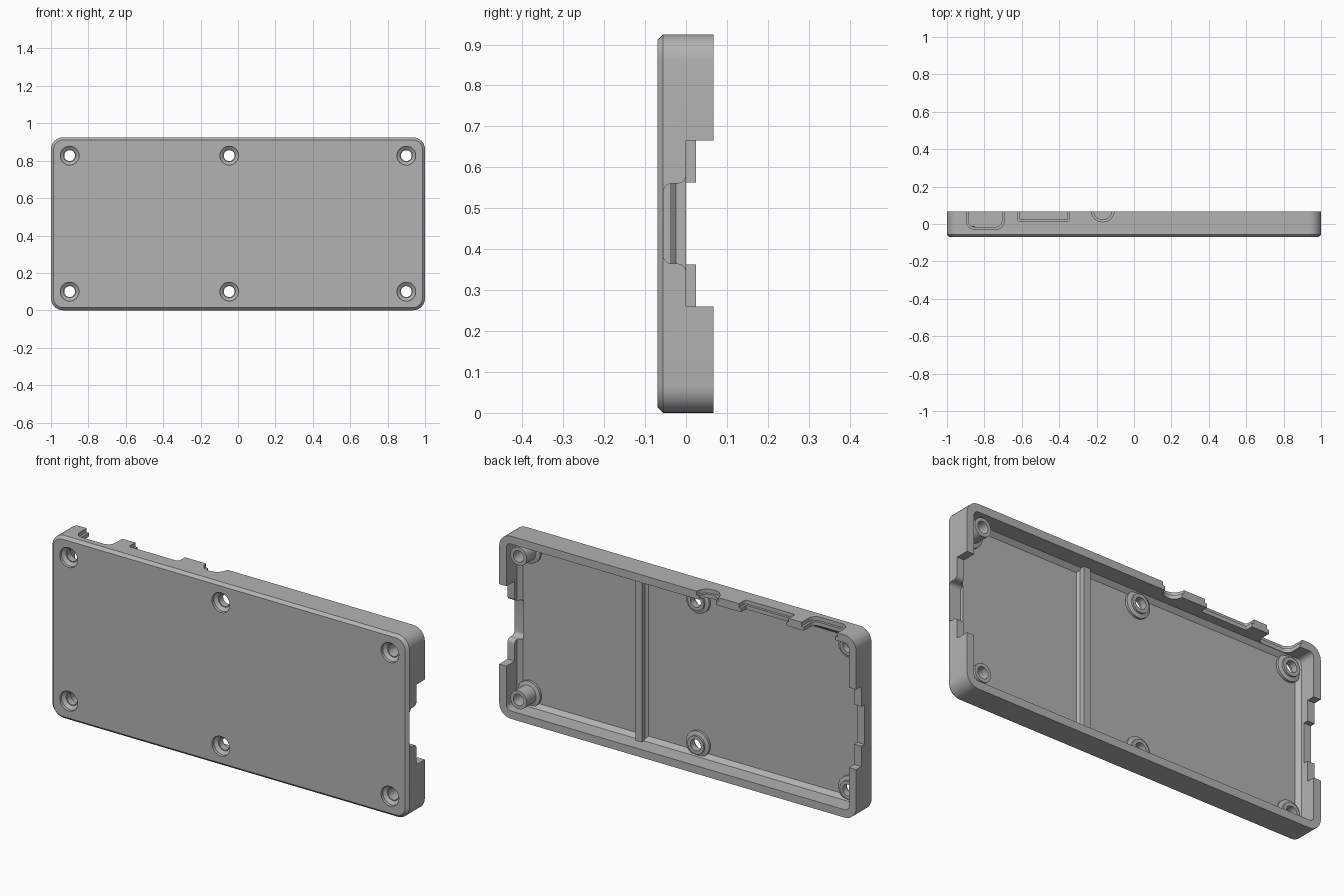
import bpy, bmesh, math

if "Cube" in bpy.data.objects:
    bpy.data.objects.remove(bpy.data.objects["Cube"], do_unlink=True)

grey = bpy.data.materials.new("plain grey")
grey.use_nodes = True
grey.diffuse_color = (0.45, 0.45, 0.45, 1)
grey.node_tree.nodes["Principled BSDF"].inputs["Base Color"].default_value = (0.45, 0.45, 0.45, 1)

HEIGHT = 0.925
MID = HEIGHT / 2
FRONT, BACK, FLOOR = -0.07, 0.067, -0.037
BORE = 0.029


def finish(name, bm):
    bmesh.ops.recalc_face_normals(bm, faces=bm.faces)
    mesh = bpy.data.meshes.new(name)
    bm.to_mesh(mesh)
    bm.free()
    mesh.materials.append(grey)
    obj = bpy.data.objects.new(name, mesh)
    bpy.context.collection.objects.link(obj)
    return obj


def loft(name, rings, closed=False):
    """Skin equal-length rings of points; cap the ends unless closed."""
    bm = bmesh.new()
    loops = [[bm.verts.new(p) for p in ring] for ring in rings]
    pairs = list(zip(loops, loops[1:]))
    if closed:
        pairs.append((loops[-1], loops[0]))
    else:
        bm.faces.new(loops[0])
        bm.faces.new(loops[-1])
    for a, b in pairs:
        for i in range(len(a)):
            j = (i + 1) % len(a)
            bm.faces.new((a[i], a[j], b[j], b[i]))
    return finish(name, bm)


def rounded_ring(inset, y, radius, steps=8):
    pts = []
    for k, (sx, sz) in enumerate(((1, 1), (-1, 1), (-1, -1), (1, -1))):
        cx, cz = sx * (1 - inset - radius), MID + sz * (MID - inset - radius)
        for s in range(steps + 1):
            a = math.pi / 2 * (k + s / steps)
            pts.append((cx + radius * math.cos(a), y, cz + radius * math.sin(a)))
    return pts


def circle(x, y, z, r, n=32):
    return [(x + r * math.cos(t * math.tau / n), y, z + r * math.sin(t * math.tau / n))
            for t in range(n)]


def shade(obj):
    bpy.ops.object.select_all(action='DESELECT')
    obj.select_set(True)
    bpy.context.view_layer.objects.active = obj
    bpy.ops.object.shade_smooth_by_angle(angle=math.radians(30))


def cut(body, cutter):
    mod = body.modifiers.new("cut", 'BOOLEAN')
    mod.operation, mod.solver, mod.object = 'DIFFERENCE', 'EXACT', cutter
    cutter.hide_render = True
    bpy.context.view_layer.objects.active = body
    bpy.ops.object.modifier_apply(modifier=mod.name)
    bpy.data.objects.remove(cutter, do_unlink=True)


def cut_side(x0, x1, outline):
    """Notch through an end wall, outline in (y, z)."""
    cut(shell, loft("cutter", [[(x, y, z) for y, z in outline] for x in (x0, x1)]))


def cut_top(z0, outline):
    """Notch through the top wall, outline in (x, y)."""
    cut(shell, loft("cutter", [[(x, y, z) for x, y in outline] for z in (z0, 1.0)]))


def u_shape(cx, half, bottom, r, steps=8):
    """U outline open towards the back."""
    pts = [(cx + half, 0.1), (cx - half, 0.1)]
    for side, start in ((-1, math.pi), (1, 1.5 * math.pi)):
        for s in range(steps + 1):
            a = start + s / steps * math.pi / 2
            pts.append((cx + side * (half - r) + r * math.cos(a),
                        bottom + r + r * math.sin(a)))
    return pts


# Tray shell: chamfered front, straight walls, chamfered inner corner
shell = loft("tray_shell", [
    rounded_ring(0.014, FRONT, 0.051),
    rounded_ring(0, FRONT + 0.014, 0.065),
    rounded_ring(0, BACK, 0.065),
    rounded_ring(0.04, BACK, 0.025),
    rounded_ring(0.04, FLOOR + 0.02, 0.025),
    rounded_ring(0.06, FLOOR, 0.015)])

# Countersunk screw holes
screws = [(x, z) for x in (-0.9, -0.047, 0.9) for z in (0.1, 0.827)]
for x, z in screws:
    cut(shell, loft("cutter", [circle(x, y, z, r) for y, r in
                               ((FRONT - 0.01, 0.05), (FRONT + 0.015, 0.05),
                                (FRONT + 0.03, BORE), (0.0, BORE))]))

# Left end: wide notch with a flared, rounded dip
half_dip = [(0, 0.12)]
for cy, ch, r, a0, a1 in ((-0.02, 0.118, 0.02, 0, -90), (-0.035, 0.078, 0.02, 90, 180)):
    for s in range(9):
        a = math.radians(a0 + (a1 - a0) * s / 8)
        half_dip.append((cy + r * math.cos(a), ch + r * math.sin(a)))
half_notch = [(0.1, 0.2025), (0, 0.2025)] + half_dip[1:]
cut_side(0.935, 1.1, [(y, MID + h) for y, h in half_notch]
         + [(y, MID - h) for y, h in reversed(half_notch)])

# Right end: two-step notch
half_notch = [(0.1, 0.2025), (0.025, 0.2025), (0.025, 0.1), (0, 0.1)]
cut_side(-1.1, -0.945, [(y, MID + h) for y, h in half_notch]
         + [(y, MID - h) for y, h in reversed(half_notch)])

# Top wall ports: through notch with a slightly larger outer recess
for cx, half, bottom, r in ((-0.795, 0.088, -0.015, 0.03),
                            (-0.483, 0.127, 0.027, 0.002),
                            (-0.167, 0.048, 0.024, 0.046)):
    cut_top(0.85, u_shape(cx, half, bottom, r))
    cut_top(HEIGHT - 0.02, u_shape(cx, half + 0.012, bottom - 0.012, r + 0.01))
shade(shell)

# Screw bosses: stepped tubes, tall at the left end
for i, (x, z) in enumerate(screws):
    tip = 0.055 if x > 0.5 else -0.01
    profile = ((FLOOR - 0.006, 0.065), (-0.025, 0.065), (-0.02, 0.046),
               (tip, 0.046), (tip, BORE), (FLOOR - 0.006, BORE))
    shade(loft(f"screw_boss_{i + 1}", [circle(x, y, z, r) for y, r in profile], closed=True))

# Cross rib with a flared foot
rib = [(0.03, FLOOR - 0.005), (0.03, FLOOR), (0.018, FLOOR + 0.012), (0.018, 0.0)]
section = rib + [(-x, y) for x, y in reversed(rib)]
loft("cross_rib", [[(0.265 + x, y, z) for x, y in section] for z in (0.035, HEIGHT - 0.035)])
